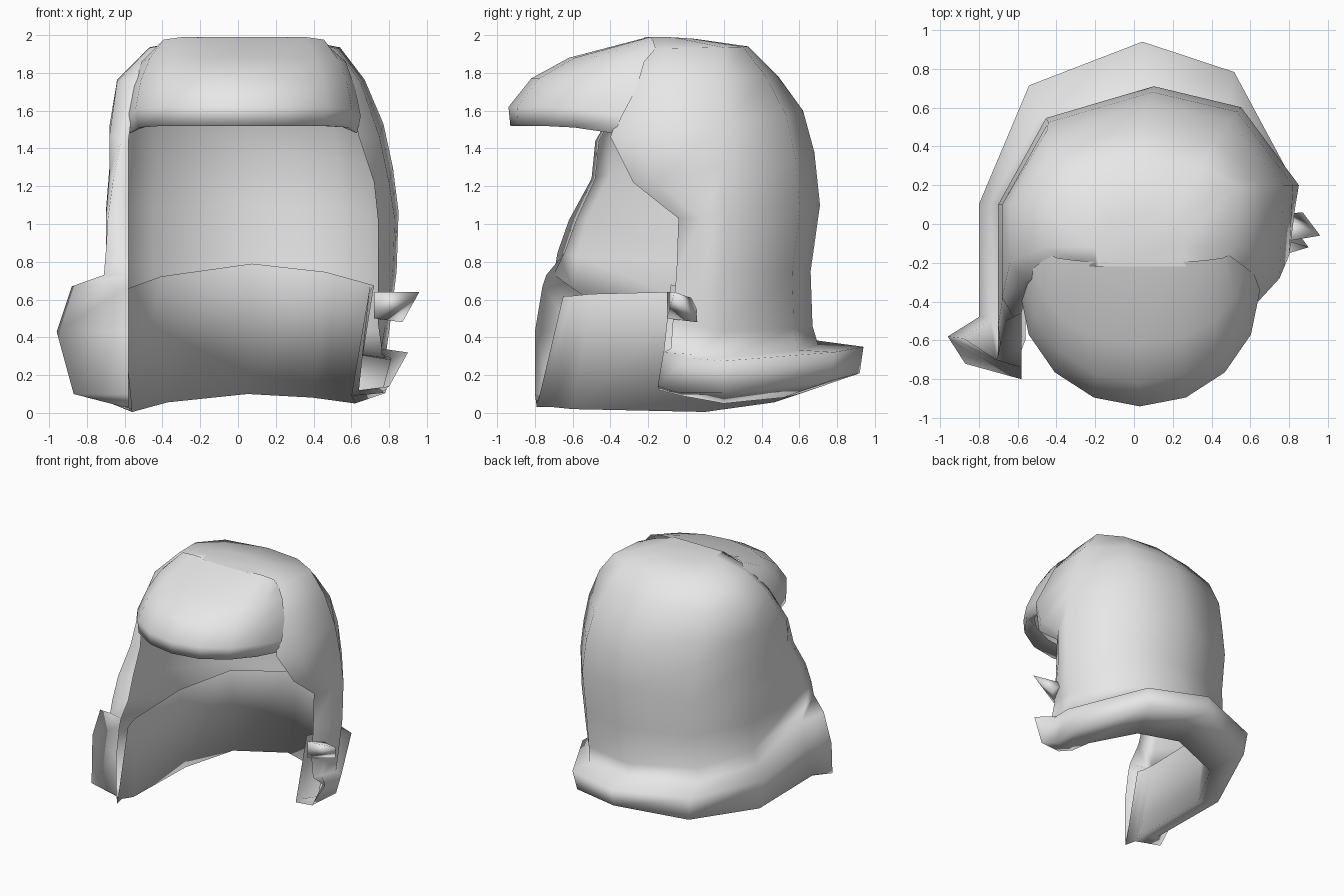
import bpy
import bmesh
from math import cos, sin, pi, radians
from mathutils import Vector

cube = bpy.data.objects.get("Cube")
if cube:
    bpy.data.objects.remove(cube)

# One plain grey for everything
grey = bpy.data.materials.new("plain grey")
grey.use_nodes = True
grey.diffuse_color = (0.8, 0.8, 0.8, 1)
grey.node_tree.nodes["Principled BSDF"].inputs["Base Color"].default_value = (0.8, 0.8, 0.8, 1)


def finish(name, bm):
    """Turn a bmesh into a smooth shaded object."""
    bmesh.ops.recalc_face_normals(bm, faces=bm.faces)
    mesh = bpy.data.meshes.new(name)
    bm.to_mesh(mesh)
    bm.free()
    mesh.materials.append(grey)
    for face in mesh.polygons:
        face.use_smooth = True
    obj = bpy.data.objects.new(name, mesh)
    bpy.context.collection.objects.link(obj)
    return obj


def loft(name, rows, close_last=False):
    """Skin a list of equally long point rows."""
    bm = bmesh.new()
    grid = [[bm.verts.new(point) for point in row] for row in rows]
    for low, high in zip(grid, grid[1:]):
        for i in range(len(low) - 1):
            bm.faces.new((low[i], low[i + 1], high[i + 1], high[i]))
    if close_last:
        bm.faces.new(grid[-1])
    return finish(name, bm)


def hull(name, points):
    """Wrap a small faceted lock of hair around a few points."""
    bm = bmesh.new()
    for point in points:
        bm.verts.new(point)
    bmesh.ops.convex_hull(bm, input=bm.verts)
    return finish(name, bm)


def horseshoe(left_edge, left_x, back_y, back_z, right_x, right_corner, right_front, dip=0):
    """Row from the left front edge, round the back, to the right front edge.
    The sides sag by dip below the ends."""
    left, corner = Vector(left_edge), Vector(right_corner)
    left_y = min(0.2, back_y - 0.1)
    right_y = min(0.1, back_y - 0.1)
    middle = (left_x + right_x) / 2
    half = (left_x - right_x) / 2
    row = [left, Vector((left_x - 0.02, left.y + 0.12, left.z - dip / 2))]
    for angle in (0, 52, 88, 133, 180):
        c, s = cos(radians(angle)), sin(radians(angle))
        side_y, end_z = (left_y, left.z) if c > 0 else (right_y, corner.z)
        row.append(Vector((middle + half * c,
                           side_y + (back_y - side_y) * s,
                           back_z + ((end_z - back_z) / 2 - dip) * c * c)))
    shoulder_z = row[-1].z * 0.4 + corner.z * 0.6
    row.append(Vector((right_x, corner.y + 0.1, shoulder_z)))
    row.append(corner)
    row.append(Vector((max(corner.x + 0.02, -0.58), right_front, corner.z)))
    return row


# Hair shell: inner lining, flipped rim, neck, then up to the crown
shell_rows = [
    ((.70, -.08, .68), .72, .62, .79, -.62, (-.60, -.60, .62), -.65, .06),
    ((.64, -.14, .12), .62, .60, .10, -.56, (-.60, -.70, .03), -.79, .06),
    ((.80, -.15, .14), .78, .92, .21, -.76, (-.87, -.72, .10), -.80, .07),
    ((.90, -.12, .32), .83, .94, .35, -.80, (-.96, -.58, .43), -.80, .06),
    ((.76, -.08, .34), .78, .70, .36, -.74, (-.88, -.59, .67), -.76, .06),
    ((.74, -.07, .48), .80, .67, .46, -.70, (-.71, -.70, .73), -.74, .04),
    ((.74, -.05, .75), .84, .66, .75, -.70, (-.70, -.68, .85), -.64),
    ((.74, -.04, 1.03), .85, .71, 1.1, -.70, (-.69, -.62, 1.02), -.58),
    ((.72, -.28, 1.22), .82, .68, 1.38, -.68, (-.66, -.50, 1.24), -.48),
    ((.64, -.40, 1.46), .77, .62, 1.6, -.68, (-.62, -.48, 1.44), -.46),
    ((.58, -.30, 1.75), .67, .49, 1.78, -.64, (-.56, -.30, 1.75), -.30),
    ((.45, -.22, 1.93), .54, .33, 1.94, -.47, (-.40, -.22, 1.93), -.22),
    ((.25, -.22, 1.99), .28, .05, 1.98, -.20, (-.20, -.22, 1.99), -.22),
]
loft("hair_shell", [horseshoe(*row) for row in shell_rows], close_last=True)


def visor(half, side_y, front_y, side_z, front_z, steps=8):
    """Row of the fringe, bowed towards the front."""
    row = []
    for i in range(steps + 1):
        a = pi * i / steps
        bow = sin(a)
        row.append((0.03 + half * cos(a),
                    side_y + (front_y - side_y) * bow,
                    side_z + (front_z - side_z) * min(1, bow * 2)))
    return row


# Fringe: from the crown forward, over the lip and back underneath
fringe_rows = [
    visor(.46, -.16, -.20, 1.93, 1.99),
    visor(.54, -.22, -.62, 1.86, 1.88),
    visor(.59, -.26, -.82, 1.72, 1.77),
    visor(.62, -.34, -.94, 1.57, 1.62),
    visor(.60, -.38, -.93, 1.48, 1.52),
    visor(.56, -.40, -.76, 1.50, 1.52),
]
loft("fringe", fringe_rows)

# Small pointed lock beside the left front edge
hull("left_lock", [(.96, -.06, .64), (.72, -.10, .50), (.87, .06, .48),
                   (.72, -.10, .64), (.84, -.02, .60), (.74, .05, .60)])
